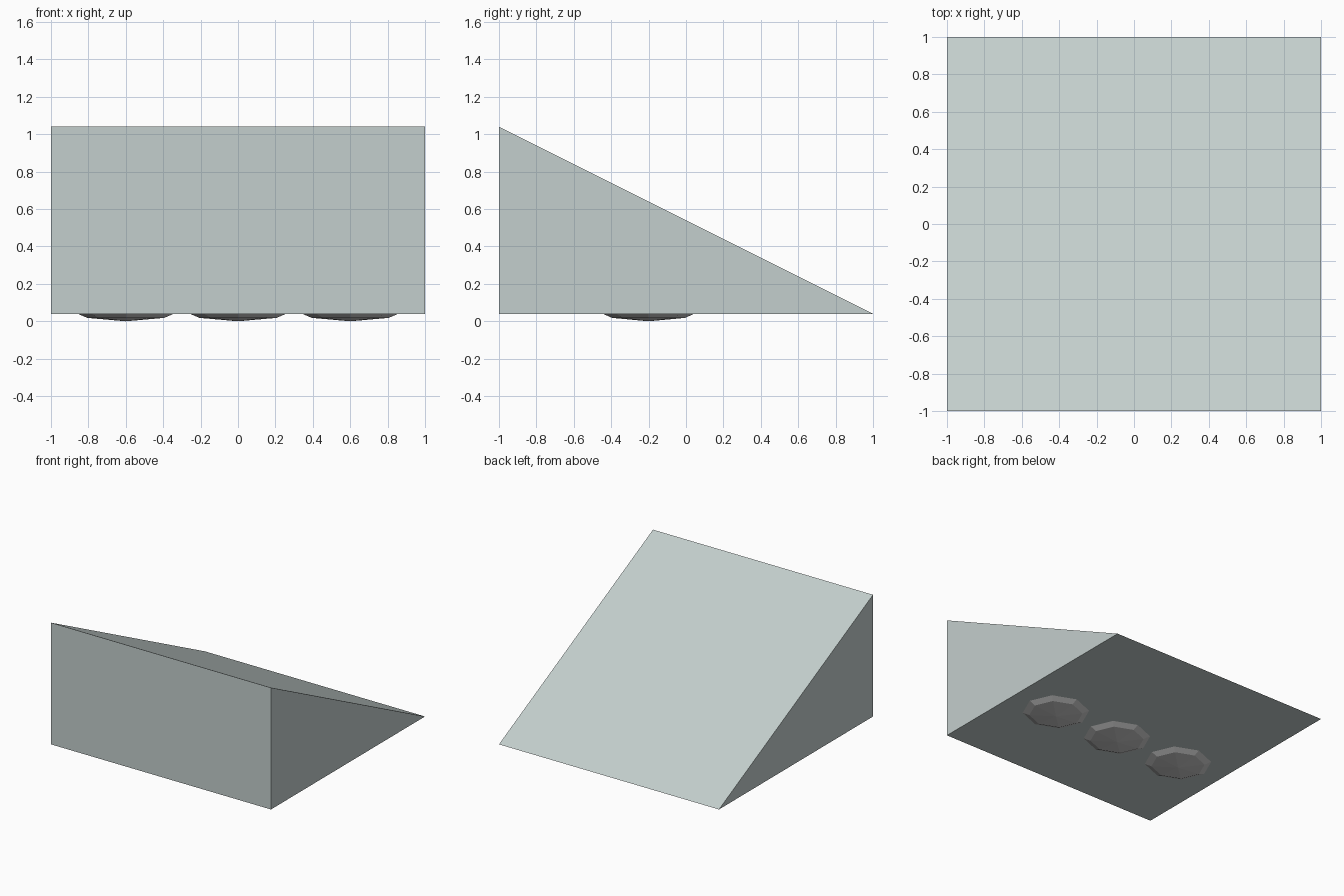
import bpy, bmesh
from math import cos, sin, pi

if "Cube" in bpy.data.objects:
    bpy.data.objects.remove(bpy.data.objects["Cube"])

BASE = 0.04  # underside height of the wedge


def finish(name, bm, color=None):
    bmesh.ops.recalc_face_normals(bm, faces=bm.faces)
    me = bpy.data.meshes.new(name)
    bm.to_mesh(me)
    bm.free()
    ob = bpy.data.objects.new(name, me)
    bpy.context.collection.objects.link(ob)
    if color:
        mat = bpy.data.materials.new(name + "_paint")
        mat.diffuse_color = color
        mat.use_nodes = True
        mat.node_tree.nodes["Principled BSDF"].inputs["Base Color"].default_value = mat.diffuse_color
        me.materials.append(mat)
    return ob


# Wedge body: right-triangle side profile extruded along x
bm = bmesh.new()
profile = [(-1, BASE), (1, BASE), (-1, BASE + 1)]
face = bm.faces.new([bm.verts.new((-1, y, z)) for y, z in profile])
ext = bmesh.ops.extrude_face_region(bm, geom=[face])
bmesh.ops.translate(bm, vec=(2, 0, 0),
                    verts=[v for v in ext["geom"] if isinstance(v, bmesh.types.BMVert)])
finish("wedge_body", bm, (0.55, 0.62, 0.61, 1))


# Three shallow eight-sided domed feet on the underside
def foot(name, x, y, rx=0.257, ry=0.244, sides=8):
    bm = bmesh.new()
    rings = []
    for scale, z in ((1.0, BASE), (0.8, 0.018)):
        rings.append([bm.verts.new((x + rx * scale * cos(2 * pi * i / sides),
                                    y + ry * scale * sin(2 * pi * i / sides), z))
                      for i in range(sides)])
    tip = bm.verts.new((x, y, 0))
    outer, inner = rings
    for i in range(sides):
        j = (i + 1) % sides
        bm.faces.new((outer[i], outer[j], inner[j], inner[i]))
        bm.faces.new((inner[i], inner[j], tip))
    bm.faces.new(outer)
    finish(name, bm)


for label, x in (("left", -0.6), ("middle", 0), ("right", 0.6)):
    foot(label + "_foot", x, -0.2)
